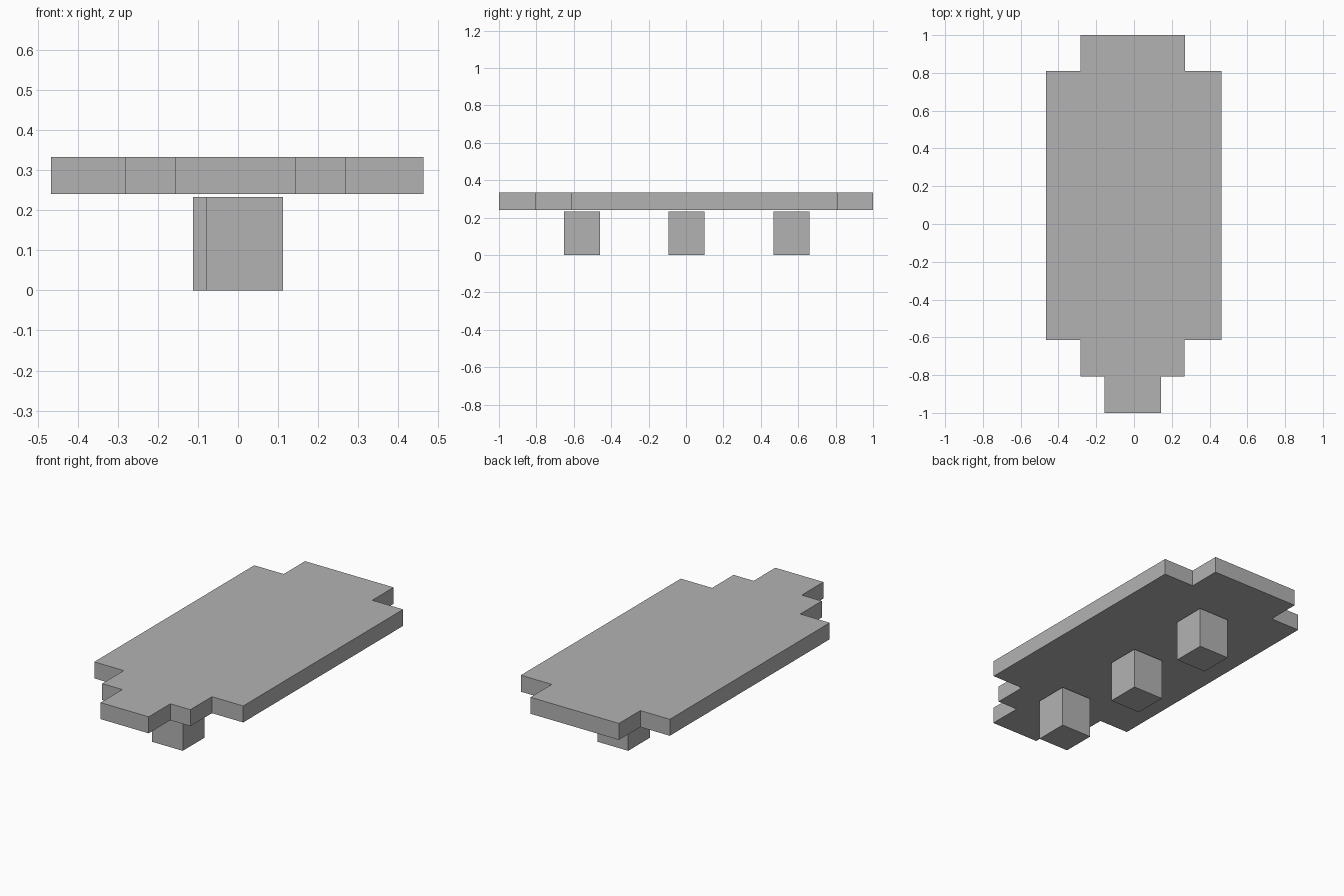
import bpy
import bmesh
from mathutils import Vector

cube = bpy.data.objects.get("Cube")
if cube:
    bpy.data.objects.remove(cube, do_unlink=True)

# Single flat colour
grey = bpy.data.materials.new("plain_grey")
grey.use_nodes = True
colour = (0.45, 0.45, 0.45, 1)
grey.diffuse_color = colour
grey.node_tree.nodes["Principled BSDF"].inputs["Base Color"].default_value = colour


def prism(name, outline, bottom, top):
    """Extrude a flat outline from bottom to top."""
    bm = bmesh.new()
    base = bm.faces.new([bm.verts.new((x, y, bottom)) for x, y in outline])
    result = bmesh.ops.extrude_face_region(bm, geom=[base], use_keep_orig=True)
    raised = [v for v in result["geom"] if isinstance(v, bmesh.types.BMVert)]
    bmesh.ops.translate(bm, verts=raised, vec=Vector((0, 0, top - bottom)))
    bmesh.ops.recalc_face_normals(bm, faces=bm.faces)
    mesh = bpy.data.meshes.new(name)
    bm.to_mesh(mesh)
    bm.free()
    mesh.materials.append(grey)
    obj = bpy.data.objects.new(name, mesh)
    bpy.context.collection.objects.link(obj)
    return obj


# Stepped board: sections from front to back as (left x, right x, front y, back y)
sections = [
    (-0.157, 0.143, -1.0, -0.807),
    (-0.282, 0.268, -0.807, -0.615),
    (-0.466, 0.463, -0.615, 0.81),
    (-0.282, 0.27, 0.81, 1.0),
]
right_side = [(x1, y) for _, x1, y0, y1 in sections for y in (y0, y1)]
left_side = [(x0, y) for x0, _, y0, y1 in reversed(sections) for y in (y1, y0)]
prism("stepped_board", right_side + left_side, 0.24, 0.333)

# Three square blocks in a row under the board
half = 0.096
for name, x, y in (("front_block", 0.016, -0.556),
                   ("middle_block", -0.016, 0.003),
                   ("back_block", -0.005, 0.563)):
    corners = [(x + sx * half, y + sy * half)
               for sx, sy in ((-1, -1), (1, -1), (1, 1), (-1, 1))]
    prism(name, corners, 0, 0.233)
